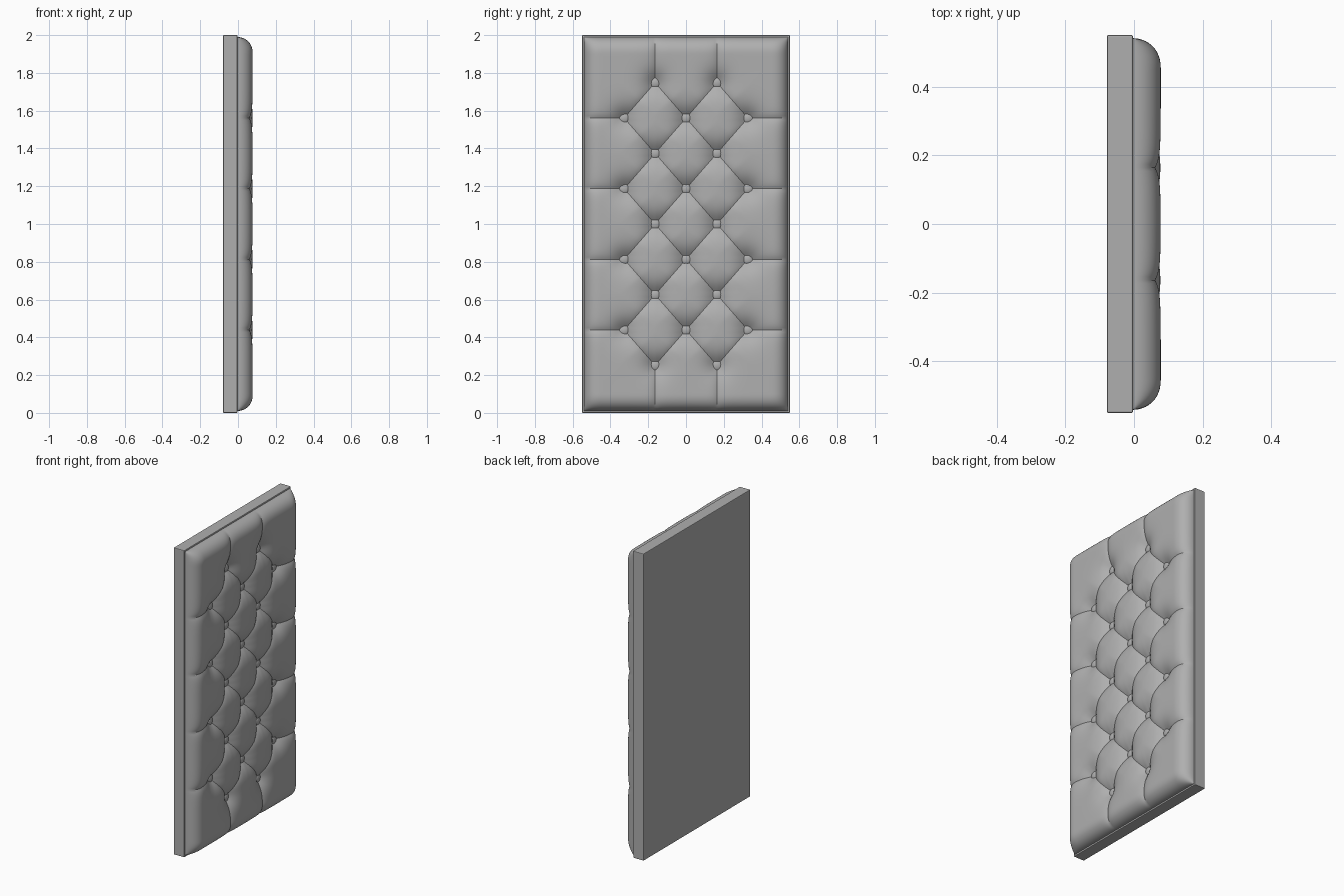
import bpy, math
from mathutils import Vector

if "Cube" in bpy.data.objects:
    bpy.data.objects.remove(bpy.data.objects["Cube"])

SY, SZ, N = 0.1638, 0.187, 16          # button spacing, grid steps per spacing
HY, HZ, ROUND, THICK = 0.541, 0.99, 0.09, 0.081

grey = bpy.data.materials.new("dark_grey")
grey.diffuse_color = (0.43, 0.43, 0.43, 1)
grey.use_nodes = True
grey.node_tree.nodes["Principled BSDF"].inputs["Base Color"].default_value = grey.diffuse_color


def smooth(ob, angle):
    bpy.ops.object.select_all(action='DESELECT')
    ob.select_set(True)
    bpy.context.view_layer.objects.active = ob
    bpy.ops.object.shade_smooth_by_angle(angle=math.radians(angle))


# Backing board
bpy.ops.mesh.primitive_cube_add(size=1, location=(-0.041, 0, 1))
board = bpy.context.object
board.name = "backing_board"
board.scale = (0.076, 1.1, 2.0)
bpy.ops.object.transform_apply(location=False, rotation=False, scale=True)
bev = board.modifiers.new("edge", 'BEVEL')
bev.width, bev.segments = 0.004, 2
board.data.materials.append(grey)

# Button lattice and the creases that join the buttons
cells = [(i, k) for i in range(-2, 3) for k in range(-4, 5) if (i + k) % 2]
buttons = [Vector((i * SY, k * SZ)) for i, k in cells]
folds = []
for i, k in cells:
    p = Vector((i * SY, k * SZ))
    for s in (-1, 1):
        if (i + s, k + 1) in cells:
            folds.append((p, Vector(((i + s) * SY, (k + 1) * SZ))))
    if abs(i) == 2:
        folds.append((p, Vector((math.copysign(HY, i), p.y))))
    if abs(k) == 4:
        folds.append((p, Vector((p.x, math.copysign(HZ, k)))))
segs = [(a.x, a.y, b.x - a.x, b.y - a.y, (b - a).length_squared) for a, b in folds]


def coords(step, half):
    # even steps in the field, finer steps round the edge
    n = int((half - ROUND) / step)
    pos = [j * step for j in range(n + 1)]
    rest = half - pos[-1]
    pos += [pos[-1] + rest * math.sin(j / 14 * math.pi / 2) for j in range(1, 15)]
    return [-v for v in pos[:0:-1]] + pos


def roll(d):
    t = min(max(d / ROUND, 0), 1)
    return (1 - (1 - t) ** 2.3) ** 0.5


def height(y, z):
    d2 = min((y - ax - t * dx) ** 2 + (z - az - t * dz) ** 2
             for ax, az, dx, dz, l in segs
             for t in (min(1, max(0, ((y - ax) * dx + (z - az) * dz) / l)),))
    r = min(math.hypot(y - b.x, z - b.y) for b in buttons)
    h = THICK - 0.015 * math.exp(-math.sqrt(d2) / 0.026) - 0.046 * math.exp(-(r / 0.062) ** 1.4)
    return h * roll(HY - abs(y)) * roll(HZ - abs(z))


# Tufted cushion: height field, triangles turned to follow the creases
ys, zs = coords(SY / N, HY), coords(SZ / N, HZ)
verts = [(height(y, z) - 0.003, y, z + 1) for z in zs for y in ys]
faces, w = [], len(ys)
for b in range(len(zs) - 1):
    for a in range(w - 1):
        v0 = b * w + a
        v1, v2, v3 = v0 + 1, v0 + w + 1, v0 + w
        i = math.floor((ys[a] + ys[a + 1]) / 2 / SY)
        k = math.floor((zs[b] + zs[b + 1]) / 2 / SZ)
        if (i + k) % 2:
            faces += [(v0, v1, v2), (v0, v2, v3)]
        else:
            faces += [(v0, v1, v3), (v1, v2, v3)]
mesh = bpy.data.meshes.new("tufted_cushion")
mesh.from_pydata(verts, [], faces)
mesh.materials.append(grey)
cushion = bpy.data.objects.new("tufted_cushion", mesh)
bpy.context.collection.objects.link(cushion)
smooth(cushion, 35)

# Covered buttons
for n, b in enumerate(buttons):
    bpy.ops.mesh.primitive_uv_sphere_add(segments=20, ring_count=10, radius=1,
                                         location=(0.022, b.x, b.y + 1),
                                         rotation=(0, math.pi / 2, 0))
    ob = bpy.context.object
    ob.name = f"button_{n + 1}"
    ob.scale = (0.03, 0.03, 0.014)
    ob.data.materials.append(grey)
    smooth(ob, 60)
